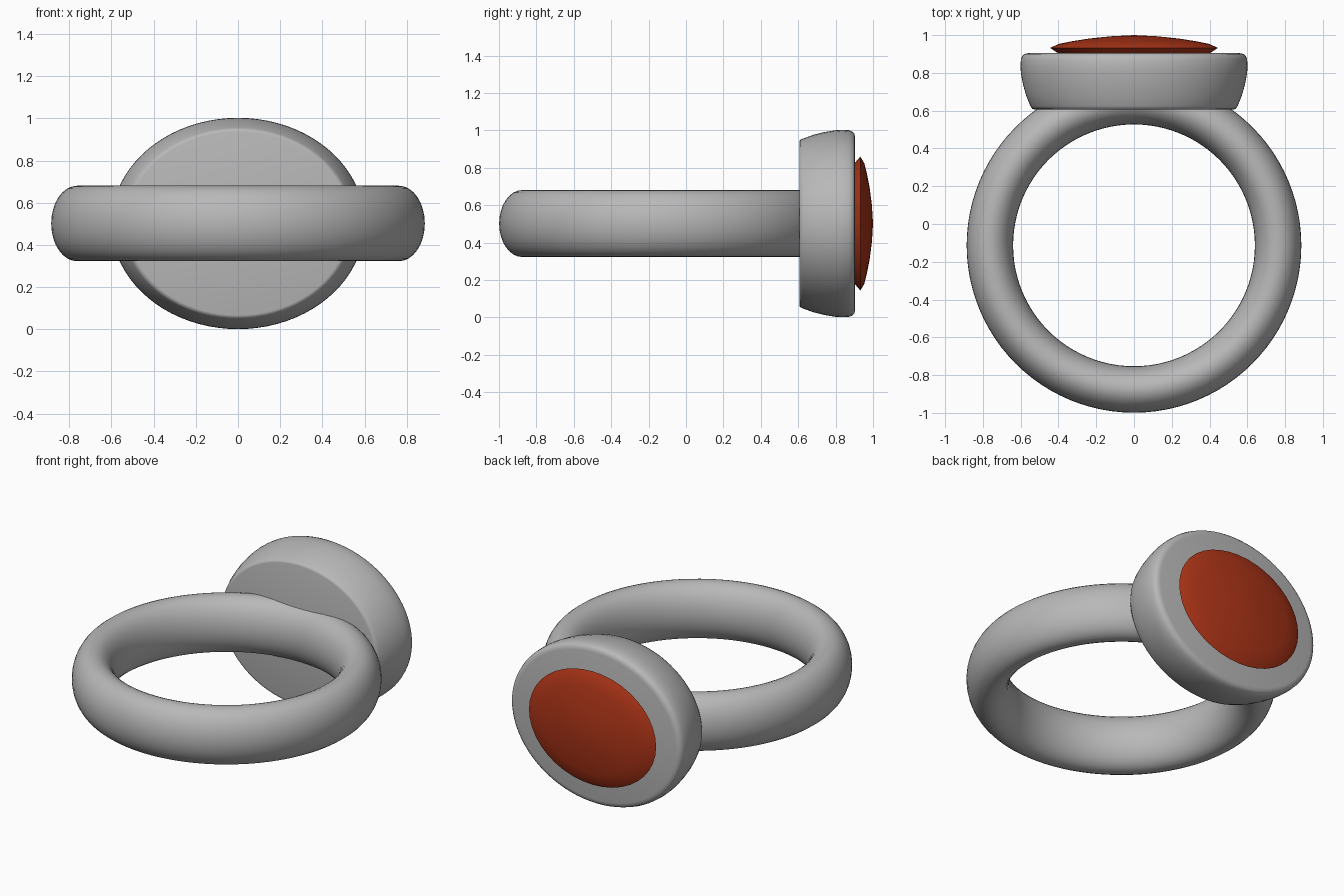
import bpy, bmesh
from math import sin, cos, pi, radians

cube = bpy.data.objects.get("Cube")
if cube:
    bpy.data.objects.remove(cube, do_unlink=True)

MID_Z = 0.502


def material(name, rgb):
    mat = bpy.data.materials.new(name)
    mat.use_nodes = True
    mat.diffuse_color = (*rgb, 1)
    mat.node_tree.nodes["Principled BSDF"].inputs["Base Color"].default_value = (*rgb, 1)
    return mat


def finish(name, bm, mat, angle):
    bmesh.ops.recalc_face_normals(bm, faces=bm.faces[:])
    mesh = bpy.data.meshes.new(name)
    bm.to_mesh(mesh)
    bm.free()
    mesh.materials.append(mat)
    obj = bpy.data.objects.new(name, mesh)
    bpy.context.collection.objects.link(obj)
    bpy.ops.object.select_all(action="DESELECT")
    obj.select_set(True)
    bpy.context.view_layer.objects.active = obj
    bpy.ops.object.shade_smooth_by_angle(angle=radians(angle))


def bridge(bm, a, b):
    n = len(a)
    for i in range(n):
        j = (i + 1) % n
        bm.faces.new((a[i], a[j], b[j], b[i]))


def oval_stack(name, profile, mat, segments, angle, tip=None):
    """Loft ovals (y, half width, half height) along y, capped at both ends."""
    bm = bmesh.new()
    turns = [2 * pi * i / segments for i in range(segments)]
    rings = [[bm.verts.new((w * cos(t), y, MID_Z + h * sin(t))) for t in turns]
             for y, w, h in profile]
    for a, b in zip(rings, rings[1:]):
        bridge(bm, a, b)
    bm.faces.new(rings[0])
    if tip is None:
        bm.faces.new(rings[-1])
    else:
        top = bm.verts.new((0, tip, MID_Z))
        for i in range(segments):
            bm.faces.new((rings[-1][i], rings[-1][(i + 1) % segments], top))
    finish(name, bm, mat, angle)


def oval_torus(name, centre_y, radius, half_w, half_h, mat, major=96, minor=32):
    """Ring lying flat, with an upright oval section."""
    bm = bmesh.new()
    rings = []
    for i in range(major):
        t = 2 * pi * i / major
        ring = []
        for k in range(minor):
            s = 2 * pi * k / minor
            r = radius + half_w * cos(s)
            ring.append(bm.verts.new((r * cos(t), centre_y + r * sin(t),
                                      MID_Z + half_h * sin(s))))
        rings.append(ring)
    for i in range(major):
        bridge(bm, rings[i], rings[(i + 1) % major])
    finish(name, bm, mat, 60)


silver = material("silver grey", (0.48, 0.48, 0.48))
red = material("deep red", (0.42, 0.035, 0.009))

# Finger band
oval_torus("band", -0.113, 0.763, 0.123, 0.179, silver)

# Oval setting: flared sides with a rounded rim
oval_stack("setting", [
    (0.606, 0.525, 0.435), (0.609, 0.538, 0.446), (0.625, 0.549, 0.454),
    (0.68, 0.571, 0.474), (0.74, 0.588, 0.489), (0.80, 0.599, 0.499),
    (0.835, 0.601, 0.501), (0.87, 0.599, 0.499), (0.89, 0.592, 0.492),
    (0.90, 0.580, 0.481), (0.904, 0.560, 0.463)], silver, 80, 50)

# Domed oval stone with a bevelled girdle
oval_stack("stone", [
    (0.89, 0.385, 0.31), (0.908, 0.408, 0.330), (0.932, 0.444, 0.358),
    (0.953, 0.400, 0.323), (0.967, 0.332, 0.268), (0.982, 0.236, 0.191),
    (0.994, 0.120, 0.097)], red, 40, 50, tip=1.0)
